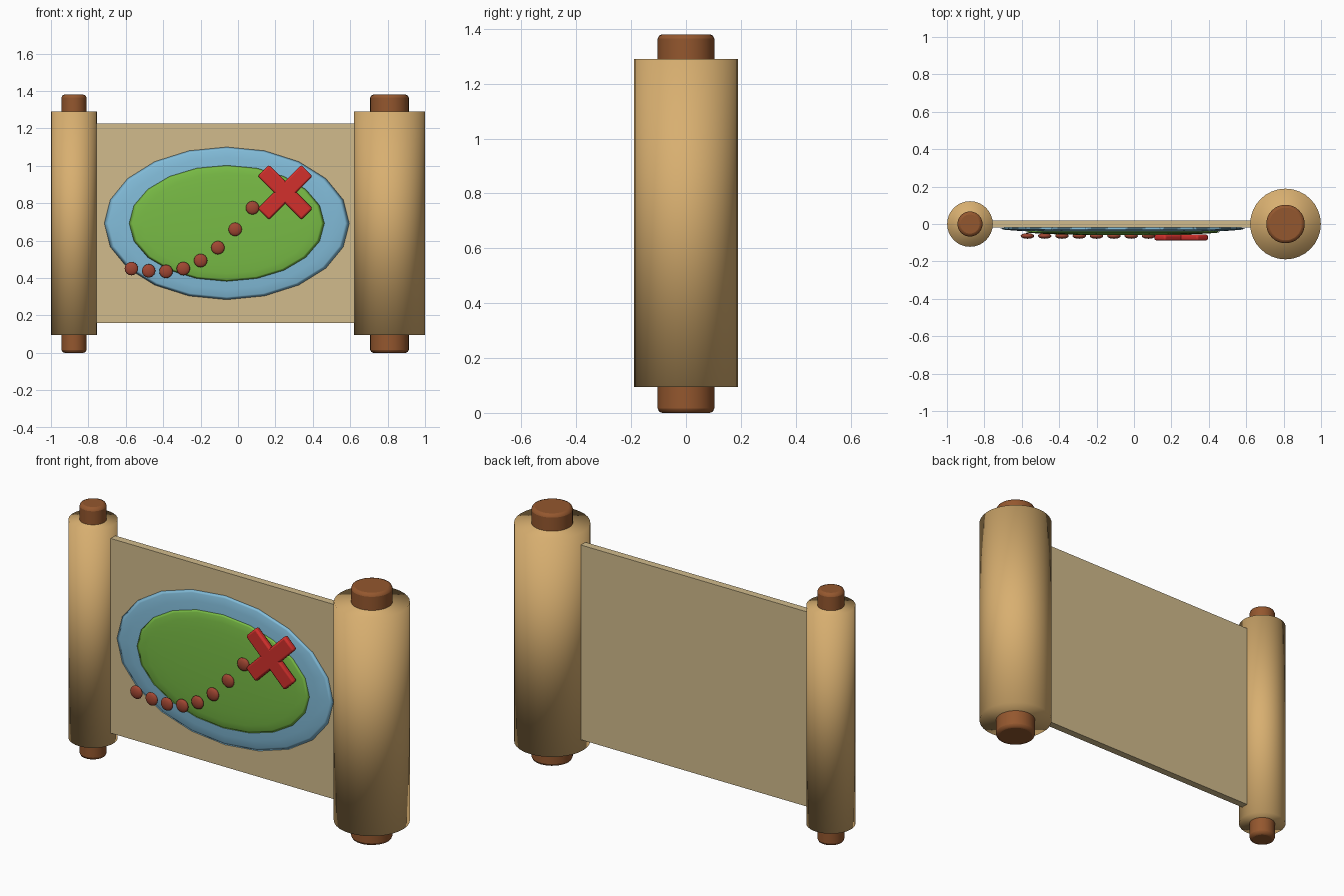
import bpy
import math

if "Cube" in bpy.data.objects:
    bpy.data.objects.remove(bpy.data.objects["Cube"])


def material(name, rgb):
    """Flat material from 0-255 display values converted to linear."""
    m = bpy.data.materials.new(name)
    lin = [((c / 255 + 0.055) / 1.055) ** 2.4 for c in rgb]
    m.diffuse_color = (*lin, 1)
    m.use_nodes = True
    m.node_tree.nodes["Principled BSDF"].inputs["Base Color"].default_value = m.diffuse_color
    return m


ROLL = material("rolled_paper", (216, 175, 112))
SHEET = material("flat_paper", (209, 187, 140))
WOOD = material("wood", (148, 87, 46))
WATER = material("water_blue", (130, 188, 217))
LAND = material("land_green", (120, 187, 69))
RED = material("marker_red", (210, 48, 44))
TRAIL = material("trail_brown", (160, 70, 50))


def finish(name, mat, bevel=0, angle=None):
    ob = bpy.context.object
    ob.name = name
    ob.data.materials.append(mat)
    if bevel:
        mod = ob.modifiers.new("Bevel", 'BEVEL')
        mod.width = bevel
        mod.segments = 2
        mod.limit_method = 'ANGLE'
    if angle is None:
        bpy.ops.object.shade_smooth()
    else:
        bpy.ops.object.shade_smooth_by_angle(angle=math.radians(angle))
    return ob


def cylinder(name, mat, x, r, z0, z1, **kw):
    bpy.ops.mesh.primitive_cylinder_add(vertices=32, radius=r, depth=z1 - z0,
                                        location=(x, 0, (z0 + z1) / 2))
    return finish(name, mat, **kw)


def box(name, mat, loc, size, tilt=0, bevel=0):
    bpy.ops.mesh.primitive_cube_add(size=1, location=loc)
    ob = bpy.context.object
    ob.scale = size
    bpy.ops.object.transform_apply(location=False, rotation=False, scale=True)
    ob.rotation_euler.y = tilt
    return finish(name, mat, bevel, 30)


def lens(name, mat, loc, half, segments, rings):
    """Flattened ball whose poles face front and back."""
    bpy.ops.mesh.primitive_uv_sphere_add(segments=segments, ring_count=rings, radius=1,
                                         location=loc, rotation=(math.pi / 2, 0, 0))
    bpy.context.object.scale = (half[0], half[2], half[1])
    bpy.ops.object.transform_apply(location=False, rotation=True, scale=True)
    return finish(name, mat)


# Paper rolls and the wooden rods through them
for side, x, r_roll, r_rod in (("left", -0.877, 0.122, 0.067), ("right", 0.81, 0.189, 0.103)):
    cylinder(side + "_roll", ROLL, x, r_roll, 0.095, 1.29)
    cylinder(side + "_rod", WOOD, x, r_rod, 0, 1.38, bevel=0.016, angle=50)

# Open sheet between the rolls
box("sheet", SHEET, (-0.035, 0, 0.692), (1.62, 0.04, 1.065))

# Island surrounded by water
lens("water", WATER, (-0.06, -0.025, 0.692), (0.655, 0.022, 0.408), 20, 12)
lens("island", LAND, (-0.06, -0.042, 0.692), (0.522, 0.018, 0.31), 20, 12)

# Dotted trail
heights = (0.45, 0.438, 0.435, 0.45, 0.493, 0.562, 0.66, 0.775)
for i, z in enumerate(heights):
    lens(f"trail_dot_{i + 1}", TRAIL, (-0.57 + i * 0.0925, -0.064, z),
         (0.036, 0.015, 0.036), 16, 10)

# Crossed marker bars
for name, s in (("rising", -1), ("falling", 1)):
    box(name + "_cross_bar", RED, (0.252, -0.072, 0.858), (0.33, 0.032, 0.085),
        s * math.pi / 4, 0.01)
